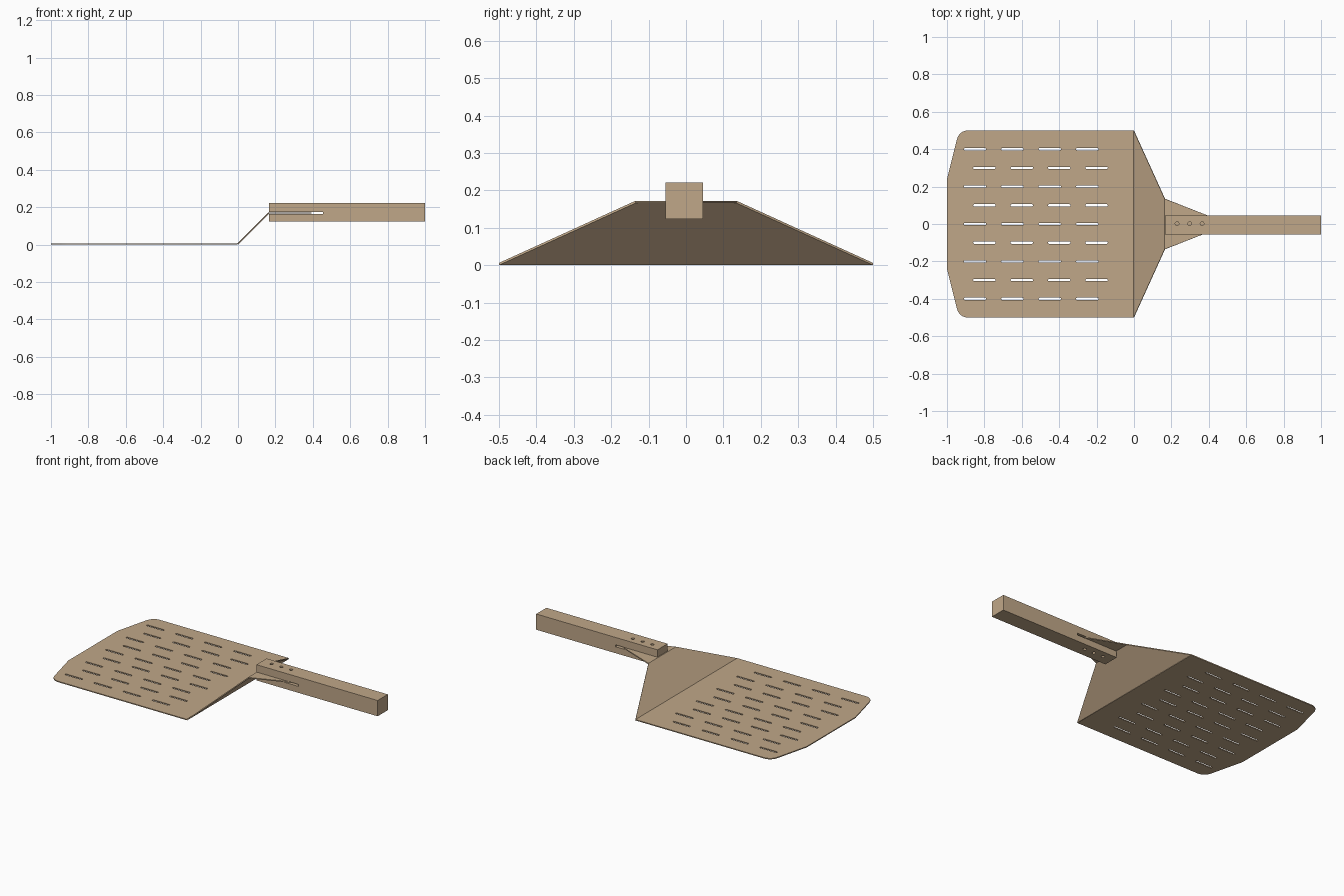
import bpy, bmesh, math
from mathutils import Vector

if "Cube" in bpy.data.objects:
    bpy.data.objects.remove(bpy.data.objects["Cube"])

T = 0.006          # sheet thickness
BEND = T * math.tan(math.radians(22.5))

mat = bpy.data.materials.new("tan")
mat.diffuse_color = (0.53, 0.39, 0.25, 1)
mat.use_nodes = True
mat.node_tree.nodes["Principled BSDF"].inputs["Base Color"].default_value = mat.diffuse_color


def fillet(p0, corner, p1, n=8):
    """Quadratic rounding of a corner between two tangent points."""
    a, b, c = Vector(p0), Vector(corner), Vector(p1)
    return [tuple(a.lerp(b, t).lerp(b.lerp(c, t), t)) for t in (i / n for i in range(n + 1))]


def slot(cx, cy, length=0.12, r=0.006, n=6):
    """Round-ended slot outline."""
    pts = []
    for side in (1, -1):
        for i in range(n + 1):
            a = -math.pi / 2 + math.pi * i / n + (0 if side == 1 else math.pi)
            pts.append((cx + side * (length / 2 - r) + r * math.cos(a), cy + r * math.sin(a)))
    return pts


# Perforated flat blade: outline with slots as holes, given thickness
half = [(-BEND, 0.5)] + fillet((-0.885, 0.5), (-0.935, 0.5), (-0.948, 0.448)) + [(-1, 0.24)]
outline = half + [(x, -y) for x, y in reversed(half)]
loops = [outline]
for row in range(9):
    shift = 0.05 if row % 2 else 0
    for col in range(4):
        loops.append(slot(-0.85 + shift + 0.2 * col, -0.4 + 0.1 * row))

curve = bpy.data.curves.new("blade", 'CURVE')
curve.dimensions, curve.fill_mode, curve.extrude = '2D', 'BOTH', T / 2
for pts in loops:
    s = curve.splines.new('POLY')
    s.points.add(len(pts) - 1)
    for p, (x, y) in zip(s.points, pts):
        p.co = (x, y, 0, 1)
    s.use_cyclic_u = True
blade = bpy.data.objects.new("blade", curve)
blade.location.z = T / 2
bpy.context.collection.objects.link(blade)
bpy.context.view_layer.objects.active = blade
blade.select_set(True)
bpy.ops.object.convert(target='MESH')
blade = bpy.context.object
blade.data.materials.append(mat)

# Sloped neck and tapered tang: bent sheet from stations (x, half width, z, mitre)
bm = bmesh.new()
rings = []
for x, w, z, m in [(0, 0.5, 0, BEND), (0.166, 0.135, 0.166, BEND), (0.393, 0.046, 0.166, 0)]:
    rings.append([bm.verts.new(v) for v in
                  [(x, -w, z), (x, w, z), (x - m, w, z + T), (x - m, -w, z + T)]])
for a, b in zip(rings, rings[1:]):
    for i in range(4):
        j = (i + 1) % 4
        bm.faces.new((a[i], a[j], b[j], b[i]))
bm.faces.new(rings[0][::-1])
bm.faces.new(rings[-1])
bmesh.ops.recalc_face_normals(bm, faces=bm.faces)
me = bpy.data.meshes.new("neck_and_tang")
bm.to_mesh(me)
bm.free()
me.materials.append(mat)
bpy.context.collection.objects.link(bpy.data.objects.new("neck_and_tang", me))


def box(name, lo, hi):
    lo, hi = Vector(lo), Vector(hi)
    bpy.ops.mesh.primitive_cube_add(size=1, location=(lo + hi) / 2)
    o = bpy.context.object
    o.name, o.scale = name, hi - lo
    bpy.ops.object.transform_apply(location=True, scale=True)
    return o


# Handle: square bar with a saw slot for the tang and three pin holes
handle = box("handle", (0.165, -0.055, 0.123), (1, 0.045, 0.221))
handle.data.materials.append(mat)
cutters = [box("slot_cutter", (0.1, -0.2, 0.163), (0.454, 0.2, 0.175))]
for x in (0.23, 0.297, 0.364):
    bpy.ops.mesh.primitive_cylinder_add(vertices=24, radius=0.01, depth=0.3, location=(x, 0.002, 0.17))
    cutters.append(bpy.context.object)
bpy.context.view_layer.objects.active = handle
for c in cutters:
    mod = handle.modifiers.new("cut", 'BOOLEAN')
    mod.operation, mod.object, mod.solver = 'DIFFERENCE', c, 'EXACT'
    bpy.ops.object.modifier_apply(modifier=mod.name)
    bpy.data.objects.remove(c)
